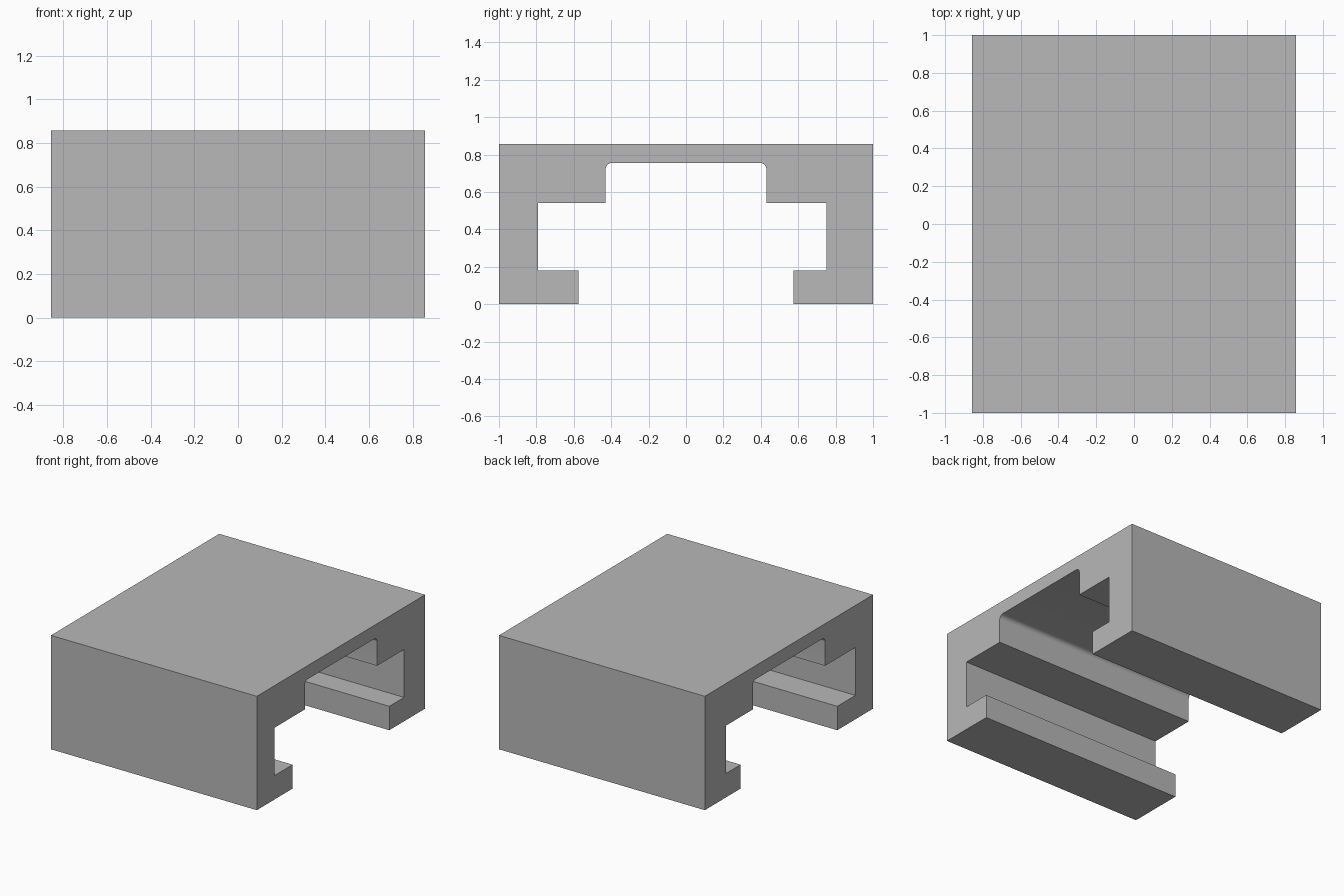
import bpy
import bmesh
import math

cube = bpy.data.objects.get("Cube")
if cube:
    bpy.data.objects.remove(cube, do_unlink=True)

HALF_WIDTH = 0.857
HEIGHT = 0.857
SLOT_TOP = 0.755
FILLET = 0.035

# One flat grey
grey = bpy.data.materials.new("plain grey")
grey.use_nodes = True
colour = (0.48, 0.48, 0.48, 1)
grey.diffuse_color = colour
grey.node_tree.nodes["Principled BSDF"].inputs["Base Color"].default_value = colour


def half_profile(side, inner_wall):
    """One side of the stepped channel section, from slot roof to top corner."""
    points = [(0.43, SLOT_TOP), (0.43, 0.54), (inner_wall, 0.54), (inner_wall, 0.18),
              (0.575, 0.18), (0.575, 0), (1, 0), (1, HEIGHT)]
    return [(side * y, z) for y, z in points]


# Channel section: the front wall is slightly thinner than the back wall
profile = half_profile(-1, 0.79) + half_profile(1, 0.75)[::-1]

# Extrude the section across the width
bm = bmesh.new()
section = bm.faces.new([bm.verts.new((-HALF_WIDTH, y, z)) for y, z in profile])
extruded = bmesh.ops.extrude_face_region(bm, geom=[section], use_keep_orig=True)
new_verts = [g for g in extruded["geom"] if isinstance(g, bmesh.types.BMVert)]
bmesh.ops.translate(bm, verts=new_verts, vec=(2 * HALF_WIDTH, 0, 0))

# Round the two upper corners of the slot
corners = [e for e in bm.edges
           if all(abs(v.co.z - SLOT_TOP) < 1e-4 for v in e.verts)
           and abs(e.verts[0].co.y - e.verts[1].co.y) < 1e-4]
bmesh.ops.bevel(bm, geom=corners, offset=FILLET, offset_type='OFFSET',
                segments=8, profile=0.5, affect='EDGES')
bmesh.ops.recalc_face_normals(bm, faces=bm.faces)

mesh = bpy.data.meshes.new("slotted_channel_block")
bm.to_mesh(mesh)
bm.free()
mesh.materials.append(grey)

block = bpy.data.objects.new("slotted_channel_block", mesh)
bpy.context.collection.objects.link(block)
bpy.ops.object.select_all(action='DESELECT')
block.select_set(True)
bpy.context.view_layer.objects.active = block
bpy.ops.object.shade_smooth_by_angle(angle=math.radians(30))
